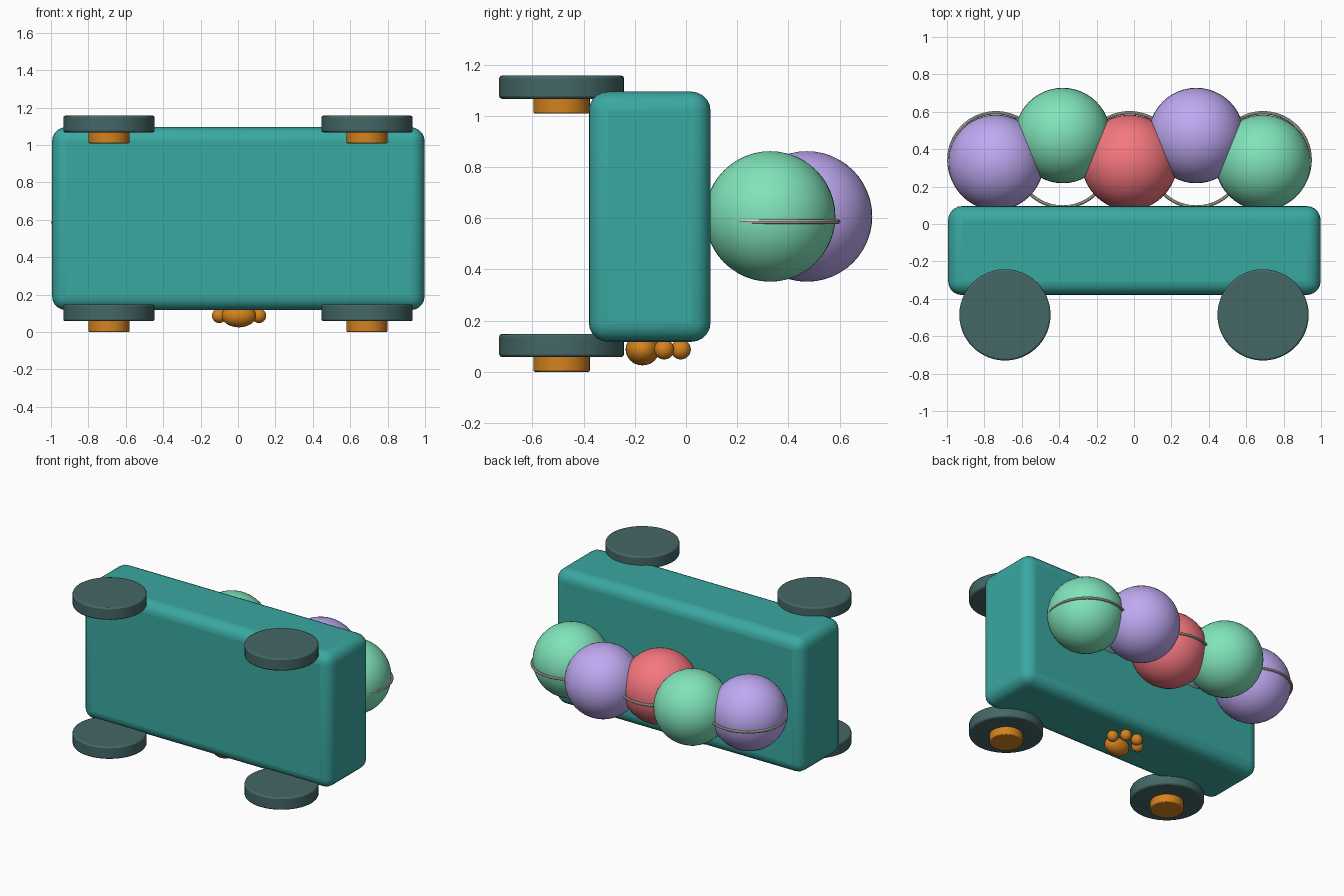
import bpy, math

if "Cube" in bpy.data.objects:
    bpy.data.objects.remove(bpy.data.objects["Cube"])


def material(name, hex_code):
    def lin(c):
        c /= 255
        return c / 12.92 if c <= 0.04045 else ((c + 0.055) / 1.055) ** 2.4
    m = bpy.data.materials.new(name)
    m.diffuse_color = (*[lin(int(hex_code[i:i + 2], 16)) for i in (0, 2, 4)], 1)
    m.use_nodes = True
    m.node_tree.nodes["Principled BSDF"].inputs["Base Color"].default_value = m.diffuse_color
    return m


TEAL = material("teal", "3AA8A1")
SLATE = material("slate", "446766")
ORANGE = material("orange", "D4821E")
GREEN = material("green", "80E4BA")
PURPLE = material("purple", "BFA9F2")
RED = material("red", "F5777F")
WIRE = material("wire", "DDD8CC")


def finish(name, mat, bevel=0, segments=3):
    ob = bpy.context.object
    ob.name = name
    ob.data.materials.append(mat)
    if bevel:
        b = ob.modifiers.new("bevel", 'BEVEL')
        b.width = bevel
        b.segments = segments
        b.limit_method = 'ANGLE'
    bpy.ops.object.shade_smooth_by_angle(angle=math.radians(35))
    return ob


def ball(name, loc, radii, mat, seg=32):
    bpy.ops.mesh.primitive_uv_sphere_add(segments=seg, ring_count=seg // 2, radius=1, location=loc)
    bpy.context.object.scale = radii
    bpy.ops.object.transform_apply(location=False, rotation=False, scale=True)
    return finish(name, mat)


def disc(name, x, y, z0, z1, r, mat, bevel):
    bpy.ops.mesh.primitive_cylinder_add(vertices=48, radius=r, depth=z1 - z0,
                                        location=(x, y, (z0 + z1) / 2))
    return finish(name, mat, bevel, 2)


# Cart body
bpy.ops.mesh.primitive_cube_add(size=1, location=(0.002, -0.142, 0.606))
bpy.context.object.scale = (1.992, 0.476, 0.978)
bpy.ops.object.transform_apply(location=False, rotation=False, scale=True)
finish("cart_body", TEAL, 0.075, 5)

# Wheels, each with a hub on its lower face
for side, x in (("left", -0.69), ("right", 0.69)):
    for level, z in (("lower", 0.058), ("upper", 1.067)):
        disc(f"{level}_{side}_wheel", x, -0.486, z, z + 0.09, 0.244, SLATE, 0.01)
        disc(f"{level}_{side}_hub", x, -0.486, z - 0.058, z + 0.03, 0.11, ORANGE, 0.006)

# Row of staggered balls, with wire rings in a straight row
for i, mat in enumerate((PURPLE, GREEN, RED, PURPLE, GREEN)):
    x = -0.738 + 0.357 * i
    y = 0.473 if i % 2 else 0.329
    ball(f"ball_{i + 1}", (x, y, 0.607), (0.255,) * 3, mat, 48)
    bpy.ops.mesh.primitive_torus_add(location=(x, 0.343, 0.587), major_radius=0.252,
                                     minor_radius=0.009, major_segments=64, minor_segments=10)
    finish(f"wire_ring_{i + 1}", WIRE)

# Paw emblem on the underside
ball("paw_pad", (0.005, -0.17, 0.087), (0.092, 0.066, 0.062), ORANGE)
for i, (x, y) in enumerate(((-0.1, -0.085), (-0.042, -0.02), (0.052, -0.02), (0.112, -0.085))):
    ball(f"paw_toe_{i + 1}", (x, y, 0.087), (0.039,) * 3, ORANGE, 24)
